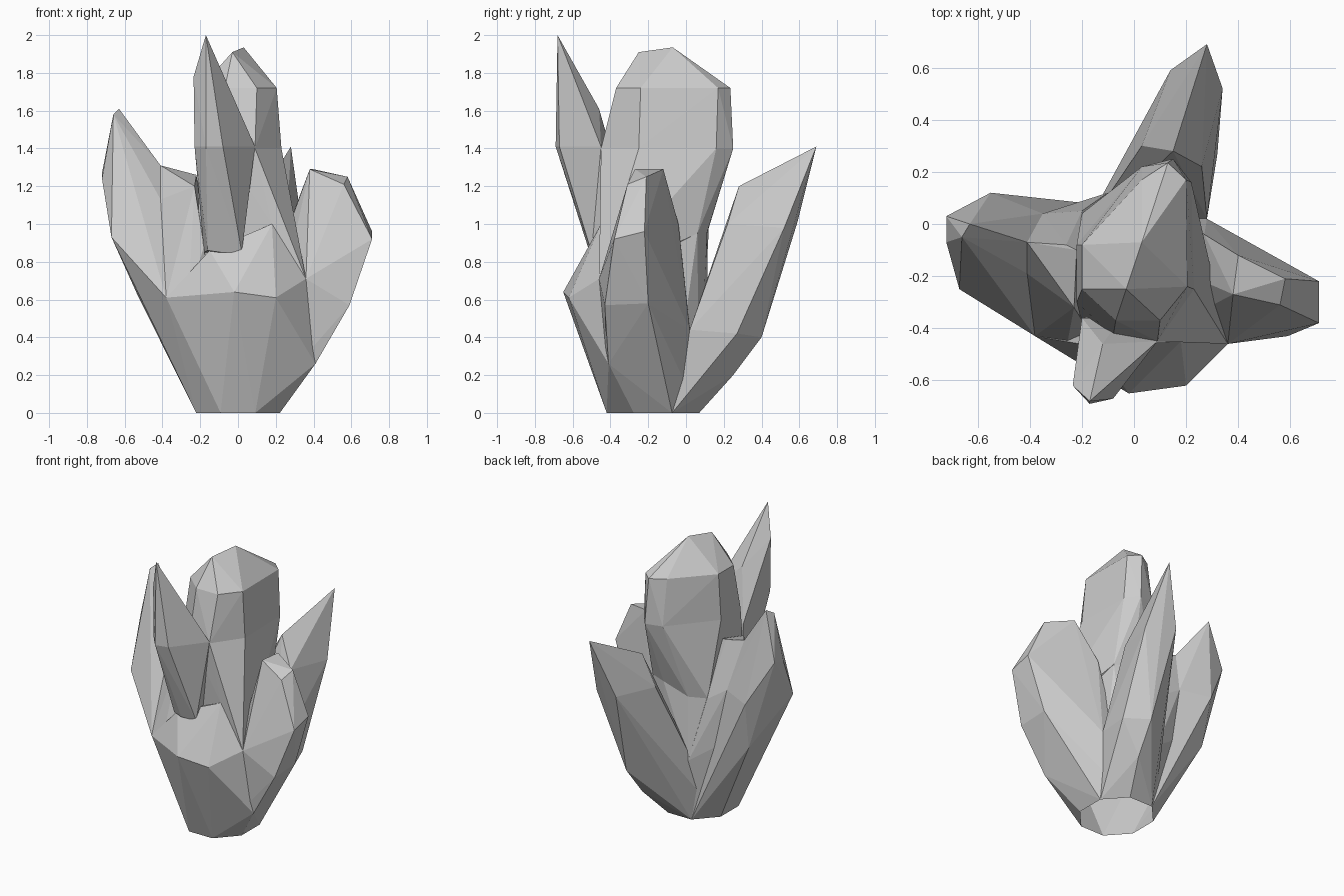
import bpy
import bmesh
import math

default_cube = bpy.data.objects.get("Cube")
if default_cube:
    bpy.data.objects.remove(default_cube, do_unlink=True)

# One plain stone colour for the whole cluster
stone = bpy.data.materials.new("pale_grey_stone")
stone.use_nodes = True
stone_colour = (0.6, 0.6, 0.6, 1.0)
stone.diffuse_color = stone_colour
stone.node_tree.nodes["Principled BSDF"].inputs["Base Color"].default_value = stone_colour

# Shared eight-sided foot that every crystal grows from (hundredths of a unit)
FOOT_SIDES = 8
foot_ring = []
for i in range(FOOT_SIDES):
    angle = math.tau * (i + 0.5) / FOOT_SIDES
    foot_ring.append((24 * math.cos(angle), -17.5 + 26.5 * math.sin(angle), 0))


def foot_towards(x, y):
    """Foot corners that lie on the side facing the direction (x, y)."""
    return [p for p in foot_ring if p[0] * x + (p[1] + 17.5) * y > 5]


def make_crystal(name, corners):
    """Wrap the corner points of one crystal in flat convex facets."""
    mesh = bpy.data.meshes.new(name)
    crystal = bpy.data.objects.new(name, mesh)
    bpy.context.collection.objects.link(crystal)
    bm = bmesh.new()
    for corner in corners:
        bm.verts.new([value / 100 for value in corner])
    hull = bmesh.ops.convex_hull(bm, input=bm.verts)
    unused = {v for v in hull["geom_interior"] + hull["geom_unused"]
              if isinstance(v, bmesh.types.BMVert)}
    bmesh.ops.delete(bm, geom=list(unused), context="VERTS")
    bmesh.ops.recalc_face_normals(bm, faces=bm.faces)
    bm.to_mesh(mesh)
    bm.free()
    mesh.materials.append(stone)
    return crystal


def fuse(name, base, others):
    """Weld the crystals into one shell that is open underneath."""
    for other in others:
        union = base.modifiers.new("join_" + other.name, "BOOLEAN")
        union.operation = "UNION"
        union.solver = "EXACT"
        union.object = other
    bpy.context.view_layer.update()
    evaluated = base.evaluated_get(bpy.context.evaluated_depsgraph_get())
    mesh = bpy.data.meshes.new_from_object(evaluated)
    mesh.name = name
    base.modifiers.clear()
    base.data = mesh
    base.name = name
    for other in others:
        bpy.data.objects.remove(other, do_unlink=True)
    bm = bmesh.new()
    bm.from_mesh(mesh)
    underside = [f for f in bm.faces if max(v.co.z for v in f.verts) < 0.001]
    bmesh.ops.delete(bm, geom=underside, context="FACES")
    bm.to_mesh(mesh)
    bm.free()


# Corner shared by the centre, the stub and the +x crystal
fork = (36, -46, 71)

# Tall centre crystal: crown, tapering neck and trunk
ridge = [(-3, -25, 191), (3, -7, 193.5), (6, 0, 187)]
shoulder = [(20.5, -24, 172), (20, 17, 172), (13, 23.5, 172), (3, 17, 172),
            (-20, -8, 172), (-20, -25, 172), (-7, -37, 172), (10, -37, 172)]
waist = [(23, -25, 140), (22, 16, 140), (15, 25, 140), (3, 22, 140),
         (-22, -8, 140), (-22, -30, 140), (-8, -43, 140), (9, -45, 140)]
root = [(18, -45, 100), (25, -10, 95), (22, 6, 95), (10, 11, 95),
        (-8, 9, 88), (-20, 4, 88), (-20, -38, 85)]
valley = [(-10, 12, 44), (-20, 7, 44)]
crown = make_crystal("centre_crown", ridge + shoulder + waist)
neck = make_crystal("centre_neck", waist + root + [fork])
trunk = make_crystal("centre_trunk", root + valley + foot_ring)

# Thin blade at the front
blade_tip = [(-17, -68, 200), (-23.5, -62, 178), (-12, -46, 161)]
blade_sides = [(-23, -62, 141), (-17, -69, 141), (-8, -67, 141),
               (0, -56, 141), (9, -45, 141), (-20, -36, 126), (-5, -36, 126)]
blade_root = [(-16, -49, 86), (-9, -51, 85), (2, -50, 85), (0, -35, 85), (-18, -38, 85)]
blade = make_crystal("front_blade", blade_tip + blade_sides + blade_root)

# Broken stub at the front, below the blade
stub_rim = [(-38, -43, 61), (-26, -49, 63), (-2, -65, 64), (20, -62, 61)]
stub_top = [(-15, -47, 86), (2, -47, 86), (18, -45, 100), (15, -20, 90), (-20, -20, 80)]
stub = make_crystal("front_stub",
                    stub_rim + stub_top + [fork, (41, -41, 26)] + foot_ring)

# Broad crystal on the -x side, with a lower ledge joining it to the centre
ledge_edge = [(-41, -7, 131), (-41, -19, 113), (-35, 4, 98), (-38, -43, 61)]
right_tip = [(-63, 0, 161), (-66, -5, 158), (-72, -7, 124), (-72, 3, 127)]
right_body = [(-67, -25, 93), (-55, 12, 96), (-53, 5, 62), (-20, -5, 55)]
ledge_inner = [(-26, -8, 127), (-22, -10, 126), (-23, -32, 120), (-20, 5, 88),
               (-18, -40, 88), (-26, -48, 63), (-40, 2, 65)]
right_foot = foot_towards(-1, 0)
right = make_crystal("right_crystal", right_tip + right_body + ledge_edge + right_foot)
ledge = make_crystal("right_ledge", ledge_edge + ledge_inner + valley + right_foot)

# Blunt crystal on the +x side
left_tip = [(38, -27, 129), (40, -12, 129), (56, -31, 121), (58, -21, 125)]
left_body = [(71, -38, 92), (71, -22, 96), (59, -43, 57), (59, -20, 58),
             (41, -41, 26), (42, -12, 36)]
left_inner = [fork, (27, -4, 100), (28, 2, 44), (22, -20, 85)]
left = make_crystal("left_crystal", left_tip + left_body + left_inner + foot_towards(1, 0))

# Leaning crystal at the back
back_tip = [(28, 69, 141), (34, 52, 98), (14, 59, 101)]
back_inner = [(15, 28, 120), (3, 30, 100), (26, 22, 100), (-10, 12, 44)]
back_body = [(19, 40, 40), (17, 25, 20), (32, 27, 42), (28, 2, 44), (3, 24, 60)]
back = make_crystal("back_crystal", back_tip + back_inner + back_body + foot_towards(0, 1))

fuse("crystal_cluster", trunk, [neck, crown, stub, blade, ledge, right, left, back])
